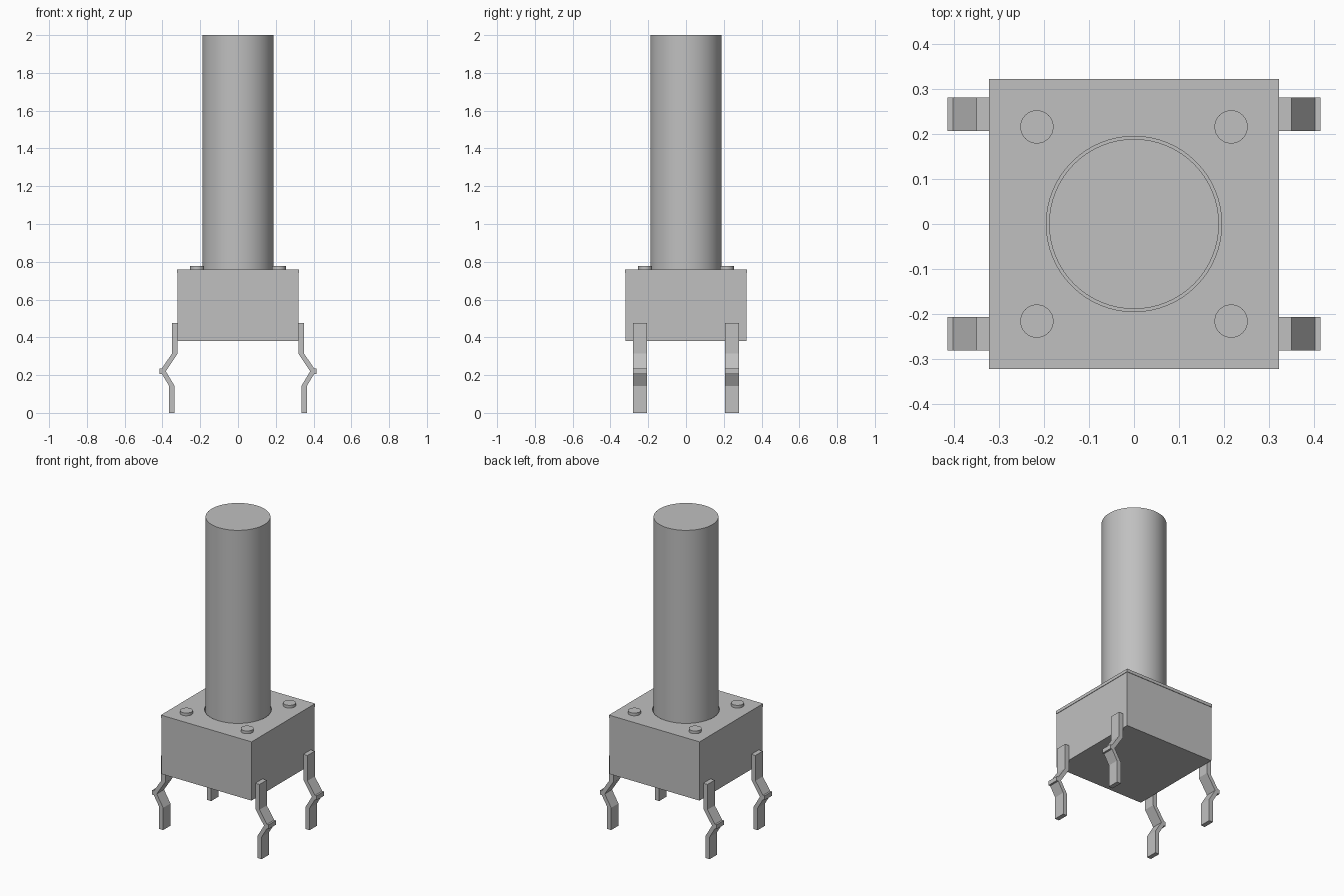
import bpy
import bmesh

cube = bpy.data.objects.get("Cube")
if cube:
    bpy.data.objects.remove(cube, do_unlink=True)

grey = bpy.data.materials.new("light grey")
grey.use_nodes = True
COLOUR = (0.527, 0.527, 0.527, 1)
grey.diffuse_color = COLOUR
grey.node_tree.nodes["Principled BSDF"].inputs["Base Color"].default_value = COLOUR


def finish(obj, name):
    obj.name = name
    obj.data.materials.clear()
    obj.data.materials.append(grey)
    return obj


def box(name, half, z0, z1):
    bpy.ops.mesh.primitive_cube_add(size=1, location=(0, 0, (z0 + z1) / 2))
    obj = bpy.context.object
    obj.scale = (2 * half, 2 * half, z1 - z0)
    bpy.ops.object.transform_apply(location=False, rotation=False, scale=True)
    return finish(obj, name)


def cylinder(name, radius, z0, z1, x=0, y=0, sides=64):
    bpy.ops.mesh.primitive_cylinder_add(vertices=sides, radius=radius, depth=z1 - z0,
                                        location=(x, y, (z0 + z1) / 2))
    bpy.ops.object.shade_smooth_by_angle()
    return finish(bpy.context.object, name)


# Housing and cover plate, with a clearance hole for the plunger
housing = box("housing", 0.32, 0.38, 0.74)
cover = box("cover_plate", 0.323, 0.74, 0.76)
cutter = cylinder("hole_cutter", 0.195, 0.66, 0.9)
cutter.hide_render = True
cutter.hide_set(True)
for part in (housing, cover):
    hole = part.modifiers.new("plunger_hole", "BOOLEAN")
    hole.operation = "DIFFERENCE"
    hole.solver = "EXACT"
    hole.object = cutter

# Plunger
cylinder("plunger", 0.189, 0.655, 2.0)

# Bent leg outline in x and z, extruded along y
LEG = [(0.32, 0.477), (0.35, 0.477), (0.35, 0.314), (0.403, 0.235), (0.415, 0.235),
       (0.415, 0.207), (0.403, 0.207), (0.365, 0.143), (0.365, 0), (0.336, 0),
       (0.336, 0.143), (0.382, 0.22), (0.32, 0.314)]


def leg(name, sx, sy):
    bm = bmesh.new()
    face = bm.faces.new([bm.verts.new((sx * x, sy * 0.207, z)) for x, z in LEG])
    side = bmesh.ops.extrude_face_region(bm, geom=[face])
    moved = [v for v in side["geom"] if isinstance(v, bmesh.types.BMVert)]
    bmesh.ops.translate(bm, verts=moved, vec=(0, sy * 0.074, 0))
    bmesh.ops.recalc_face_normals(bm, faces=bm.faces)
    mesh = bpy.data.meshes.new(name)
    bm.to_mesh(mesh)
    bm.free()
    obj = bpy.data.objects.new(name, mesh)
    bpy.context.collection.objects.link(obj)
    finish(obj, name)


# Four legs and four rivets
for sx, side in ((1, "left"), (-1, "right")):
    for sy, end in ((-1, "front"), (1, "back")):
        leg(f"{end}_{side}_leg", sx, sy)
        cylinder(f"{end}_{side}_rivet", 0.037, 0.75, 0.778, sx * 0.216, sy * 0.216, 32)
